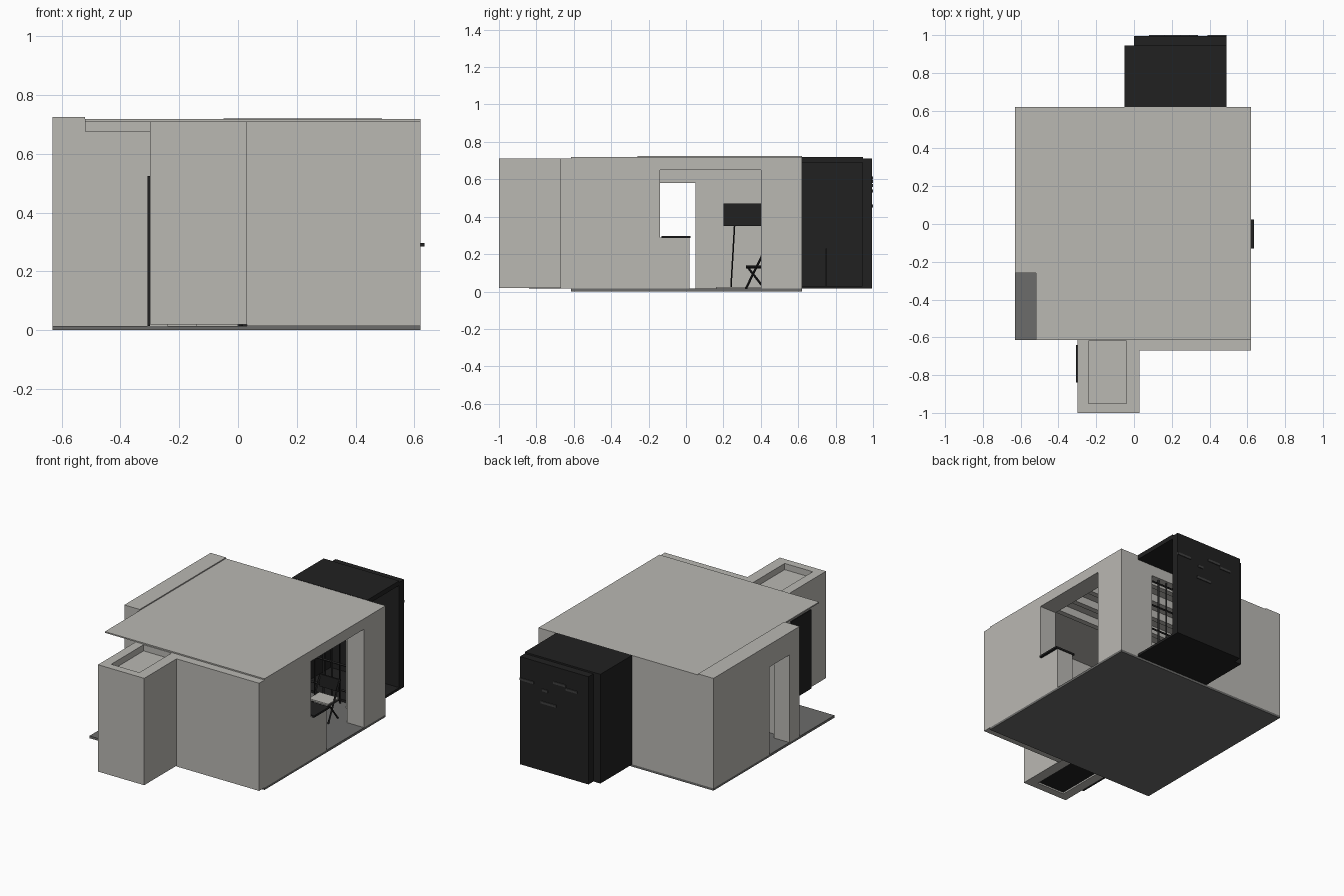
import bpy
import bmesh
from mathutils import Vector

old = bpy.data.objects.get("Cube")
if old:
    bpy.data.objects.remove(old, do_unlink=True)


def material(name, rgb):
    m = bpy.data.materials.new(name)
    m.use_nodes = True
    m.diffuse_color = (*rgb, 1)
    node = next(n for n in m.node_tree.nodes if n.type == 'BSDF_PRINCIPLED')
    node.inputs["Base Color"].default_value = (*rgb, 1)
    return m


PLASTER = material("warm grey plaster", (0.49, 0.48, 0.45))
FLOOR = material("dark grey floor", (0.15, 0.15, 0.145))
BLACK = material("black", (0.015, 0.015, 0.015))
MARK = material("charcoal grey", (0.05, 0.05, 0.05))


def finish(name, bm, mat):
    bmesh.ops.recalc_face_normals(bm, faces=bm.faces)
    mesh = bpy.data.meshes.new(name)
    bm.to_mesh(mesh)
    bm.free()
    mesh.materials.append(mat)
    ob = bpy.data.objects.new(name, mesh)
    bpy.context.collection.objects.link(ob)
    return ob


def box(name, x, y, z, mat):
    """Box from its (low, high) range on each axis."""
    bm = bmesh.new()
    bmesh.ops.create_cube(bm, size=1)
    for v in bm.verts:
        v.co = [r[0] if c < 0 else r[1] for c, r in zip(v.co, (x, y, z))]
    return finish(name, bm, mat)


def slab(name, outline, axis, low, high, mat):
    """Flat outline extruded along one axis."""
    def place(p, d):
        co = list(p)
        co.insert(axis, d)
        return co
    bm = bmesh.new()
    face = bm.faces.new([bm.verts.new(place(p, low)) for p in outline])
    ext = bmesh.ops.extrude_face_region(bm, geom=[face])
    move = Vector(place((0, 0), high - low))
    bmesh.ops.translate(bm, vec=move, verts=[g for g in ext["geom"] if isinstance(g, bmesh.types.BMVert)])
    return finish(name, bm, mat)


def rod(name, start, end, radius, mat):
    """Square bar between two points."""
    a, b = Vector(start), Vector(end)
    bm = bmesh.new()
    bmesh.ops.create_cone(bm, cap_ends=True, segments=4, radius1=radius, radius2=radius, depth=(b - a).length)
    ob = finish(name, bm, mat)
    ob.rotation_euler = (b - a).to_track_quat('Z', 'Y').to_euler()
    ob.location = (a + b) / 2
    return ob


BASE, TOP = 0.015, 0.71
BACK, FRONT, PORCH = 0.62, -0.67, -0.26

# Floor and roof
box("floor", (-0.63, 0.62), (-0.615, BACK), (0, BASE), FLOOR)
box("roof", (-0.52, 0.62), (-0.615, BACK), (TOP, 0.718), PLASTER)
for i in range(5):
    y = -0.15 + i * 0.15
    box(f"ceiling_beam_{i}", (-0.52, 0.51), (y, y + 0.035), (0.66, TOP), PLASTER)

# Wall with the joined doorway and serving window
slab("left_wall", [(FRONT, BASE), (0.02, BASE), (0.02, 0.29), (-0.14, 0.29), (-0.14, 0.65), (0.4, 0.65),
                   (0.4, BASE), (BACK, BASE), (BACK, TOP), (FRONT, TOP)], 0, 0.5, 0.62, PLASTER)
box("window_sill", (0.49, 0.635), (-0.13, 0.025), (0.285, 0.297), BLACK)

# Wall with the side doorway
slab("right_wall", [(PORCH, BASE), (-0.155, BASE), (-0.155, 0.58), (0.05, 0.58), (0.05, BASE),
                    (BACK, BASE), (BACK, 0.725), (PORCH, 0.725)], 0, -0.63, -0.52, PLASTER)

# Back wall with the barred doorway into the booth
slab("back_wall", [(-0.52, BASE), (0.0, BASE), (0.0, 0.62), (0.38, 0.62), (0.38, BASE), (0.5, BASE),
                   (0.5, TOP), (-0.52, TOP)], 1, 0.56, BACK, PLASTER)
for i in range(7):
    x = 0.01 + i * 0.06
    rod(f"upright_bar_{i}", (x, 0.6, BASE), (x, 0.6, 0.62), 0.007, BLACK)
for i in range(4):
    z = 0.1 + i * 0.165
    rod(f"cross_bar_{i}", (0, 0.6, z), (0.38, 0.6, z), 0.007, BLACK)

# Front wall and porch walls
box("front_wall", (0.03, 0.5), (FRONT, -0.58), (BASE, TOP), PLASTER)
box("porch_back_wall", (-0.52, -0.24), (PORCH, -0.2), (BASE, TOP), PLASTER)
box("porch_lintel", (-0.52, -0.3), (PORCH - 0.01, PORCH), (0.675, TOP), PLASTER)
box("porch_side_wall", (-0.3, -0.24), (-0.615, PORCH), (BASE, TOP), PLASTER)

# Front closet: four walls, sunken lid, dark floor, door leaf
for name, x, y in (("front", (-0.3, 0.03), (-1, -0.95)), ("back", (-0.3, 0.03), (-0.62, -0.58)),
                   ("right", (-0.3, -0.24), (-0.95, -0.62)), ("left", (-0.04, 0.03), (-0.95, -0.62))):
    box(f"closet_{name}_wall", x, y, (0.02, TOP), PLASTER)
box("closet_lid", (-0.24, -0.04), (-0.95, -0.62), (0.65, 0.67), PLASTER)
box("closet_floor", (-0.24, -0.04), (-0.95, -0.62), (0.03, 0.045), BLACK)
box("closet_door", (-0.307, -0.299), (-0.84, -0.64), (BASE, 0.525), BLACK)

# Black booth, open on one side
box("booth_side", (-0.05, 0), (BACK, 0.945), (BASE, 0.72), BLACK)
box("booth_top", (0, 0.49), (BACK, 0.945), (0.69, 0.72), BLACK)
box("booth_floor", (0, 0.49), (BACK, 0.945), (BASE, 0.03), BLACK)
box("booth_back", (0, 0.49), (0.945, 0.995), (BASE, TOP), BLACK)
rod("booth_post", (0.1, 0.75, 0.02), (0.1, 0.75, 0.23), 0.005, MARK)
for i, (x, z, w) in enumerate(((0.39, 0.56, 0.1), (0.29, 0.53, 0.04), (0.16, 0.6, 0.09),
                               (0.08, 0.58, 0.08), (0.31, 0.45, 0.03), (0.23, 0.45, 0.08))):
    box(f"booth_mark_{i}", (x, x + w), (0.993, 1.0), (z, z + 0.015), MARK)

# Folding chair
for side, x in (("right", 0.28), ("left", 0.42)):
    rod(f"chair_front_leg_{side}", (x, 0.32, BASE), (x, 0.44, 0.26), 0.006, BLACK)
    rod(f"chair_back_leg_{side}", (x, 0.42, BASE), (x, 0.33, 0.13), 0.006, BLACK)
    rod(f"chair_seat_rail_{side}", (x, 0.32, 0.13), (x, 0.43, 0.13), 0.006, BLACK)
box("chair_seat", (0.28, 0.42), (0.32, 0.43), (0.133, 0.143), PLASTER)
box("chair_backrest", (0.28, 0.42), (0.43, 0.44), (0.18, 0.26), BLACK)

# Display board on a stand
box("display_board", (-0.2, -0.18), (0.2, 0.46), (0.35, 0.47), BLACK)
for side, y, lean in (("front", 0.26, -0.02), ("back", 0.42, 0.02)):
    rod(f"board_leg_{side}", (-0.19, y, 0.36), (-0.19, y + lean, BASE), 0.004, BLACK)
box("board_foot", (-0.24, -0.14), (0.16, 0.46), (BASE, 0.025), PLASTER)
